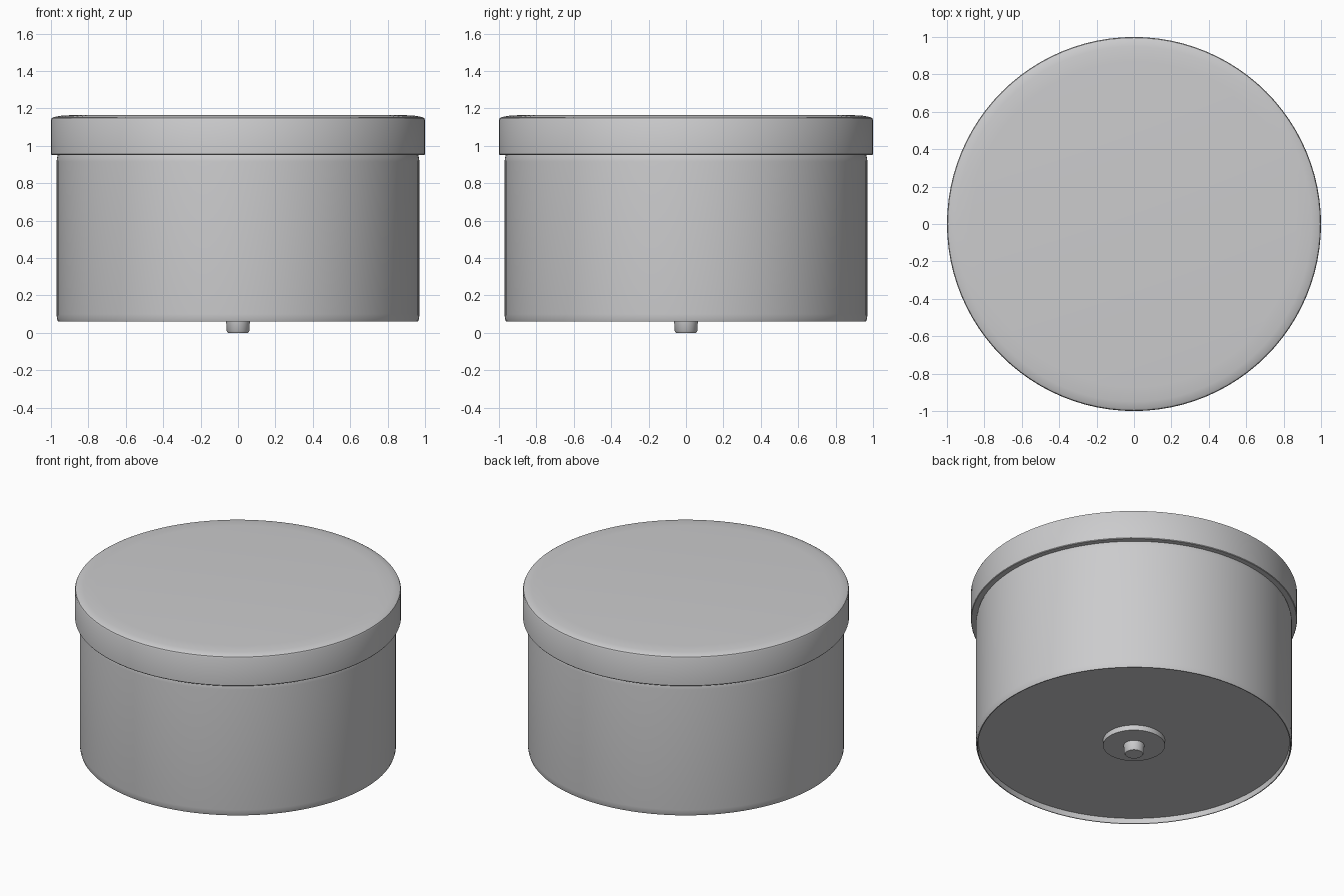
import bpy, bmesh, math

if "Cube" in bpy.data.objects:
    bpy.data.objects.remove(bpy.data.objects["Cube"])

SEG = 96
mat = bpy.data.materials.new("light grey")
mat.diffuse_color = (0.6, 0.6, 0.61, 1)
mat.use_nodes = True
mat.node_tree.nodes["Principled BSDF"].inputs["Base Color"].default_value = mat.diffuse_color


def lathe(name, profile, seg=SEG, angle=35):
    """Spin an (r, z) profile, listed bottom to top, around the z axis."""
    bm = bmesh.new()
    rings = []
    for r, z in profile:
        if r == 0:
            rings.append([bm.verts.new((0, 0, z))])
        else:
            rings.append([bm.verts.new((r * math.cos(2 * math.pi * i / seg),
                                        r * math.sin(2 * math.pi * i / seg), z))
                          for i in range(seg)])
    for a, b in zip(rings, rings[1:]):
        for i in range(seg):
            j = (i + 1) % seg
            if len(a) == 1:
                bm.faces.new((a[0], b[j], b[i]))
            elif len(b) == 1:
                bm.faces.new((a[i], a[j], b[0]))
            else:
                bm.faces.new((a[i], a[j], b[j], b[i]))
    bmesh.ops.recalc_face_normals(bm, faces=bm.faces)
    mesh = bpy.data.meshes.new(name)
    bm.to_mesh(mesh)
    bm.free()
    mesh.materials.append(mat)
    ob = bpy.data.objects.new(name, mesh)
    bpy.context.collection.objects.link(ob)
    bpy.ops.object.select_all(action='DESELECT')
    ob.select_set(True)
    bpy.context.view_layer.objects.active = ob
    bpy.ops.object.shade_smooth_by_angle(angle=math.radians(angle))
    return ob


# Drum body with a shallow recess underneath and softly rounded ends
lathe("drum_body", [(0, 0.096), (0.955, 0.096), (0.957, 0.06), (0.963, 0.06),
                    (0.968, 0.075), (0.97, 0.1), (0.97, 0.915),
                    (0.968, 0.935), (0.963, 0.952), (0, 0.952)])

# Wider lid with a rounded top edge
lathe("lid", [(0, 0.951), (0.997, 0.951), (1, 0.955), (1, 1.138), (0.996, 1.147),
              (0.985, 1.153), (0.95, 1.16), (0.87, 1.165), (0, 1.165)])

# Round boss inside the recess
lathe("boss", [(0, 0.061), (0.19, 0.061), (0.19, 0.1), (0, 0.1)], 64)

# Slightly tapered centre peg
lathe("centre_peg", [(0, 0), (0.054, 0), (0.06, 0.008), (0.064, 0.065), (0, 0.065)], 32)
